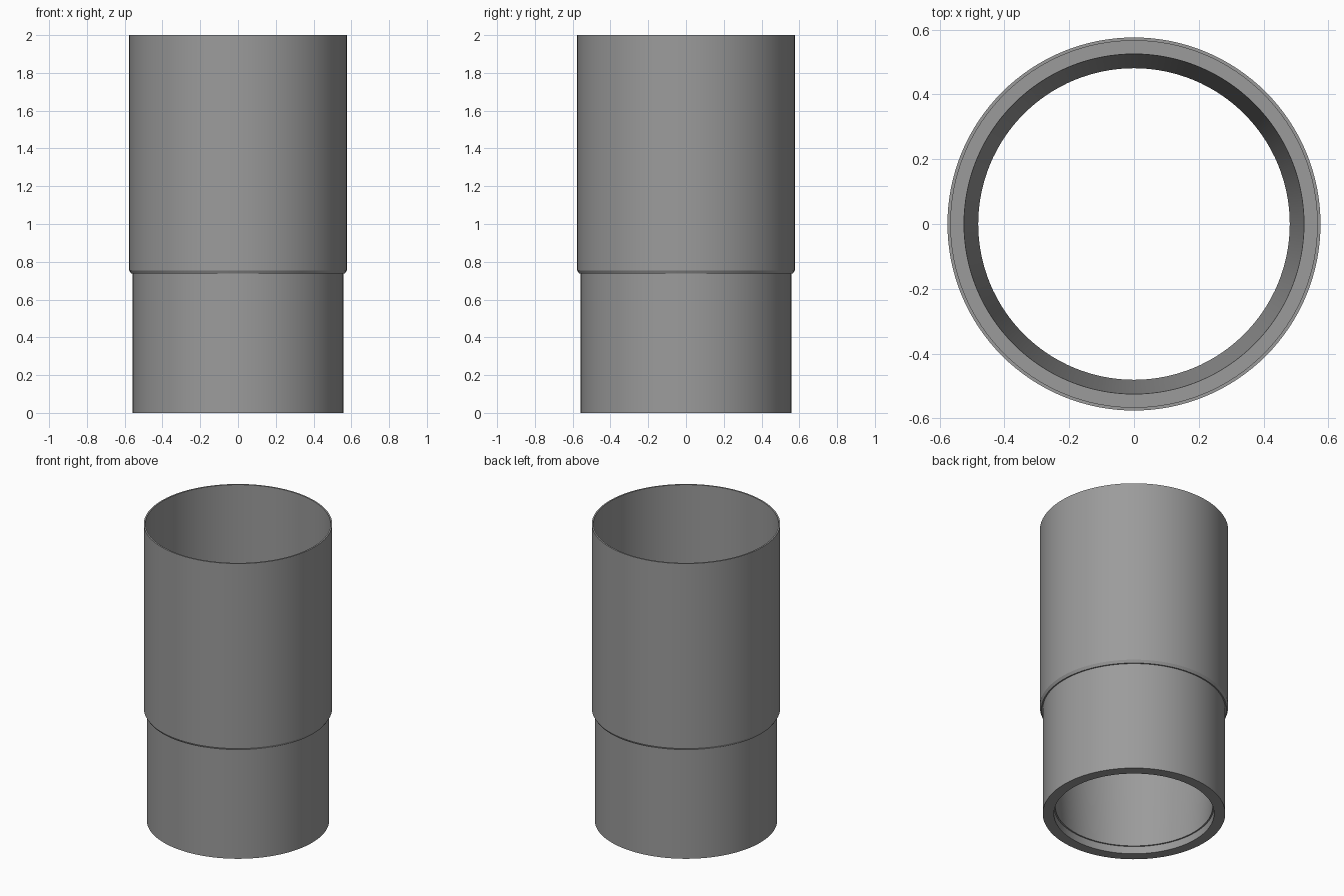
import bpy, math

if "Cube" in bpy.data.objects:
    bpy.data.objects.remove(bpy.data.objects["Cube"])

SIDES = 128

grey = bpy.data.materials.new("mid grey")
grey.diffuse_color = (0.33, 0.33, 0.33, 1)
grey.use_nodes = True
grey.node_tree.nodes["Principled BSDF"].inputs["Base Color"].default_value = grey.diffuse_color

# Closed wall section (radius, height)
section = [
    (0.490, 0.00), (0.558, 0.00),      # bottom rim
    (0.558, 0.737), (0.566, 0.737),    # spigot and shoulder
    (0.576, 0.755), (0.576, 2.00),     # chamfer and outer sleeve
    (0.566, 2.00), (0.566, 0.78),      # thin top rim and socket wall
    (0.525, 0.78), (0.481, 0.05),      # inner ledge and tapered bore
    (0.490, 0.05),                     # small recess at the bottom
]


def lathe(name, profile, sides):
    """Revolve a closed section around z."""
    n = len(profile)
    verts, faces = [], []
    for i in range(sides):
        a = 2 * math.pi * i / sides
        verts += [(r * math.cos(a), r * math.sin(a), z) for r, z in profile]
    for i in range(sides):
        j = (i + 1) % sides
        for k in range(n):
            m = (k + 1) % n
            faces.append((i * n + k, j * n + k, j * n + m, i * n + m))
    mesh = bpy.data.meshes.new(name)
    mesh.from_pydata(verts, [], faces)
    mesh.update()
    obj = bpy.data.objects.new(name, mesh)
    bpy.context.collection.objects.link(obj)
    return obj


# Stepped pipe connector
pipe = lathe("pipe_connector", section, SIDES)
pipe.data.materials.append(grey)
bpy.context.view_layer.objects.active = pipe
pipe.select_set(True)
bpy.ops.object.shade_smooth_by_angle(angle=math.radians(25))
